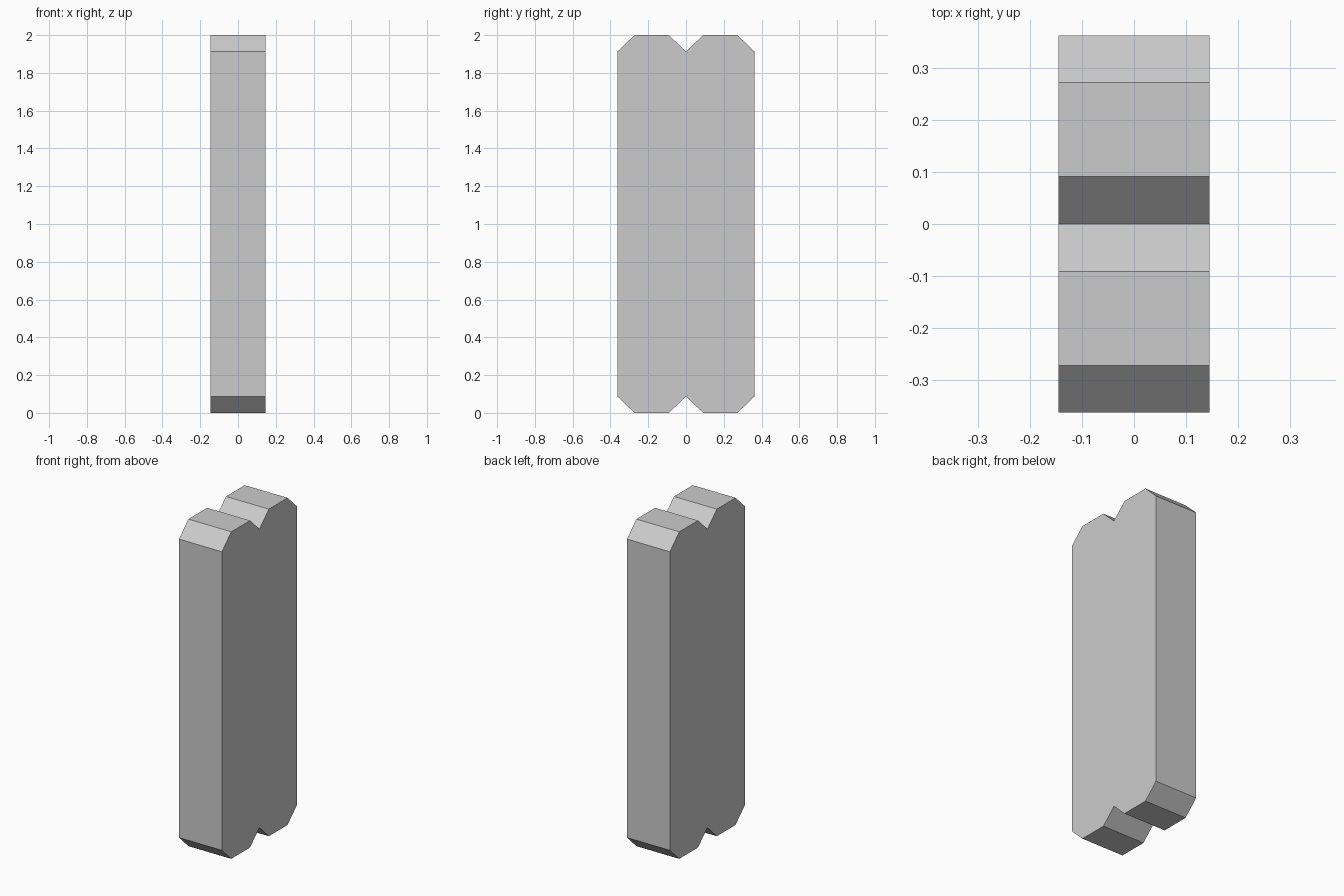
import bpy, bmesh

if "Cube" in bpy.data.objects:
    bpy.data.objects.remove(bpy.data.objects["Cube"])

HALF_X, HALF_Y, HEIGHT = 0.145, 0.363, 2.0
CHAMFER_Y, CHAMFER_Z = 0.091, 0.087

# Upper half of the side profile: two chamfered lobes with a V notch between them
top = [(HALF_Y, HEIGHT - CHAMFER_Z), (HALF_Y - CHAMFER_Y, HEIGHT),
       (CHAMFER_Y, HEIGHT), (0, HEIGHT - CHAMFER_Z),
       (-CHAMFER_Y, HEIGHT), (CHAMFER_Y - HALF_Y, HEIGHT),
       (-HALF_Y, HEIGHT - CHAMFER_Z)]
# Mirror it for the lower end
profile = top + [(y, HEIGHT - z) for y, z in reversed(top)]

# Extrude the profile across x
bm = bmesh.new()
face = bm.faces.new([bm.verts.new((-HALF_X, y, z)) for y, z in profile])
ext = bmesh.ops.extrude_face_region(bm, geom=[face], use_keep_orig=True)
verts = [g for g in ext["geom"] if isinstance(g, bmesh.types.BMVert)]
bmesh.ops.translate(bm, vec=(2 * HALF_X, 0, 0), verts=verts)
bmesh.ops.recalc_face_normals(bm, faces=bm.faces)

mesh = bpy.data.meshes.new("notched_plank")
bm.to_mesh(mesh)
bm.free()
plank = bpy.data.objects.new("notched_plank", mesh)
bpy.context.collection.objects.link(plank)
